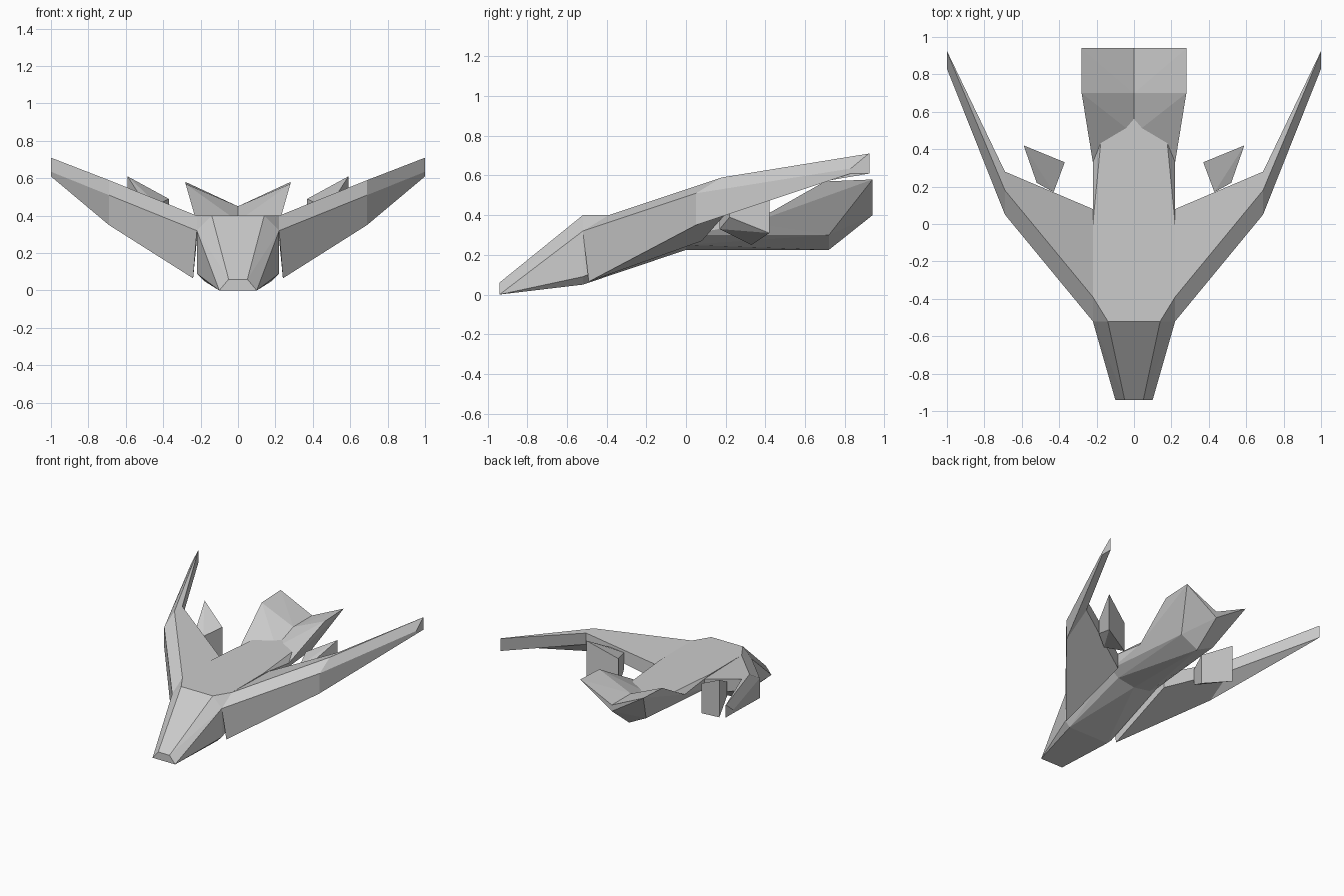
import bpy, bmesh

if "Cube" in bpy.data.objects:
    bpy.data.objects.remove(bpy.data.objects["Cube"])


def finish(bm, name):
    bmesh.ops.recalc_face_normals(bm, faces=bm.faces)
    mesh = bpy.data.meshes.new(name)
    bm.to_mesh(mesh)
    bm.free()
    obj = bpy.data.objects.new(name, mesh)
    bpy.context.collection.objects.link(obj)
    return obj


def hull(name, pts):
    """Faceted convex block around the given corner points."""
    bm = bmesh.new()
    for p in pts:
        bm.verts.new(p)
    res = bmesh.ops.convex_hull(bm, input=bm.verts)
    loose = [v for v in bm.verts if not v.link_faces]
    bmesh.ops.delete(bm, geom=loose, context='VERTS')
    bmesh.ops.dissolve_limit(bm, angle_limit=0.01, verts=bm.verts, edges=bm.edges)
    return finish(bm, name)


def both(pts):
    return pts + [(-x, y, z) for x, y, z in pts if x > 0]


def flip(pts, s):
    return [(s * x, y, z) for x, y, z in pts]


def loft(name, sections):
    """Skin a series of closed sections and cap both ends."""
    bm = bmesh.new()
    rings = [[bm.verts.new(p) for p in sec] for sec in sections]
    n = len(rings[0])
    for a, b in zip(rings, rings[1:]):
        for i in range(n):
            j = (i + 1) % n
            bm.faces.new((a[i], a[j], b[j], b[i]))
    bm.faces.new(rings[0])
    bm.faces.new(rings[-1])
    return finish(bm, name)


# Nose and fuselage
shoulder = [(.14, -.52, .40), (.22, -.52, .32), (.22, -.52, .09), (.18, -.52, .05)]
waist = [(.22, 0, .40), (.22, 0, .30), (.15, 0, .25), (0, 0, .225)]
hull("nose", both([(.05, -.94, .06), (.10, -.94, 0)] + shoulder))
hull("front_fuselage", both(shoulder + [(.22, -.39, .40)] + waist))
hull("rear_fuselage", both(waist + [(.22, .33, .36), (0, .48, .37), (.15, .72, .40),
                                    (.15, .72, .30), (0, .72, .225)]))

# Wing sections: leading top, ridge, trailing top, trailing bottom, leading bottom
wing = [
    [(.22, -.52, .32), (.22, -.39, .40), (.22, .08, .39), (.22, .08, .27), (.24, -.49, .065)],
    [(.69, .05, .51), (.69, .18, .59), (.69, .28, .59), (.69, .28, .50), (.69, .05, .35)],
    [(1.0, .83, .635), (1.0, .92, .71), (1.0, .925, .71), (1.0, .925, .61), (1.0, .83, .61)],
]

# Half of the raised V tail
tail = [(.22, .33, .36), (0, .48, .37), (0, .70, .45), (.28, .70, .57), (.28, .94, .58),
        (0, .94, .45), (0, .94, .40), (0, .72, .225), (.15, .72, .40), (.15, .72, .30)]

# Tapered fin passing down through the wing
fin = [(.59, .42, .61), (.59, .42, .31), (.37, .33, .49), (.37, .33, .25),
       (.52, .22, .50), (.52, .22, .39), (.43, .17, .46), (.43, .17, .33)]

for side, s in (("right", 1), ("left", -1)):
    loft(side + "_wing", [flip(sec, s) for sec in wing])
    hull(side + "_tail", flip(tail, s))
    hull(side + "_fin", flip(fin, s))
